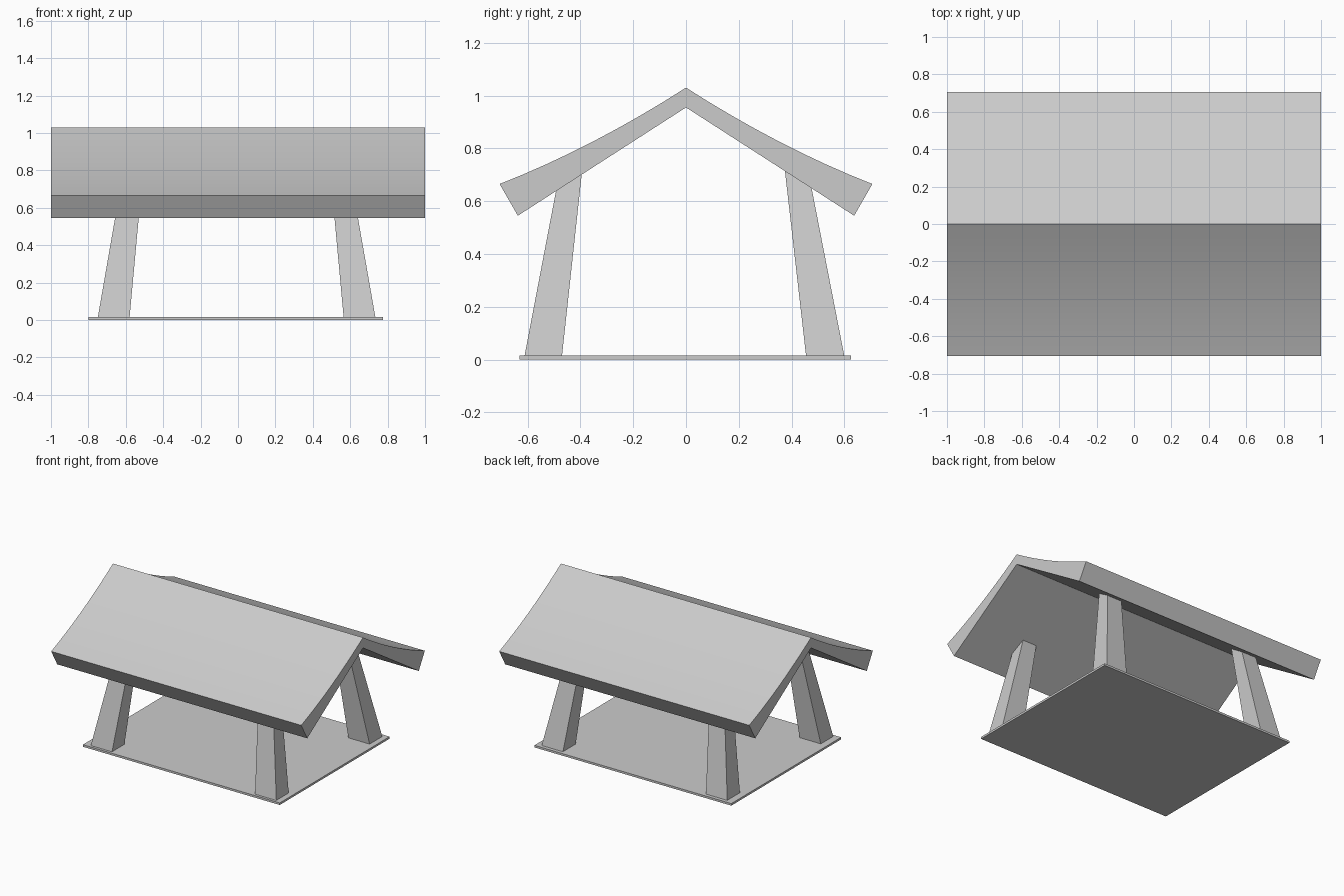
import bpy
import bmesh

cube = bpy.data.objects.get("Cube")
if cube:
    bpy.data.objects.remove(cube, do_unlink=True)

grey = bpy.data.materials.new("plain grey")
grey.use_nodes = True
GREY = (0.6, 0.6, 0.6, 1.0)
grey.diffuse_color = GREY
grey.node_tree.nodes["Principled BSDF"].inputs["Base Color"].default_value = GREY


def loft(name, ring_a, ring_b):
    """Solid between two matching rings of points."""
    bm = bmesh.new()
    a = [bm.verts.new(p) for p in ring_a]
    b = [bm.verts.new(p) for p in ring_b]
    bm.faces.new(a)
    bm.faces.new(b)
    n = len(a)
    for i in range(n):
        j = (i + 1) % n
        bm.faces.new((a[i], a[j], b[j], b[i]))
    bmesh.ops.recalc_face_normals(bm, faces=bm.faces)
    mesh = bpy.data.meshes.new(name)
    bm.to_mesh(mesh)
    bm.free()
    mesh.materials.append(grey)
    obj = bpy.data.objects.new(name, mesh)
    bpy.context.collection.objects.link(obj)
    return obj


def rect(x0, x1, y0, y1, z):
    return [(x0, y0, z), (x1, y0, z), (x1, y1, z), (x0, y1, z)]


# Thin floor slab
loft("floor", rect(-0.8, 0.775, -0.63, 0.625, 0), rect(-0.8, 0.775, -0.63, 0.625, 0.015))

# Four tapered legs leaning inwards: (bottom outer, bottom inner, top outer, top inner)
leg_x = {"right": (-0.75, -0.58, -0.625, -0.514), "left": (0.735, 0.565, 0.609, 0.499)}
leg_y = {"front": (-0.612, -0.47, -0.475, -0.392), "back": (0.6, 0.455, 0.46, 0.373)}
for side, (xo, xi, xto, xti) in leg_x.items():
    for end, (yo, yi, yto, yti) in leg_y.items():
        loft(f"{end}_{side}_leg", rect(xo, xi, yo, yi, 0.012), rect(xto, xti, yto, yti, 0.73))

# Gabled roof with gently sagging slopes and square-cut eaves
STEPS, SAG = 8, 0.022
slope = []
for i in range(STEPS + 1):
    t = i / STEPS
    slope.append((0.706 * t, 1.03 - 0.365 * t - 4 * SAG * t * (1 - t)))
half = slope + [(0.637, 0.545)]
profile = half + [(0, 0.955)] + [(-y, z) for y, z in reversed(half[1:])]
roof = loft("roof", [(-1, y, z) for y, z in profile], [(1, y, z) for y, z in profile])

bpy.ops.object.select_all(action="DESELECT")
roof.select_set(True)
bpy.context.view_layer.objects.active = roof
bpy.ops.object.shade_smooth_by_angle(angle=0.35)
